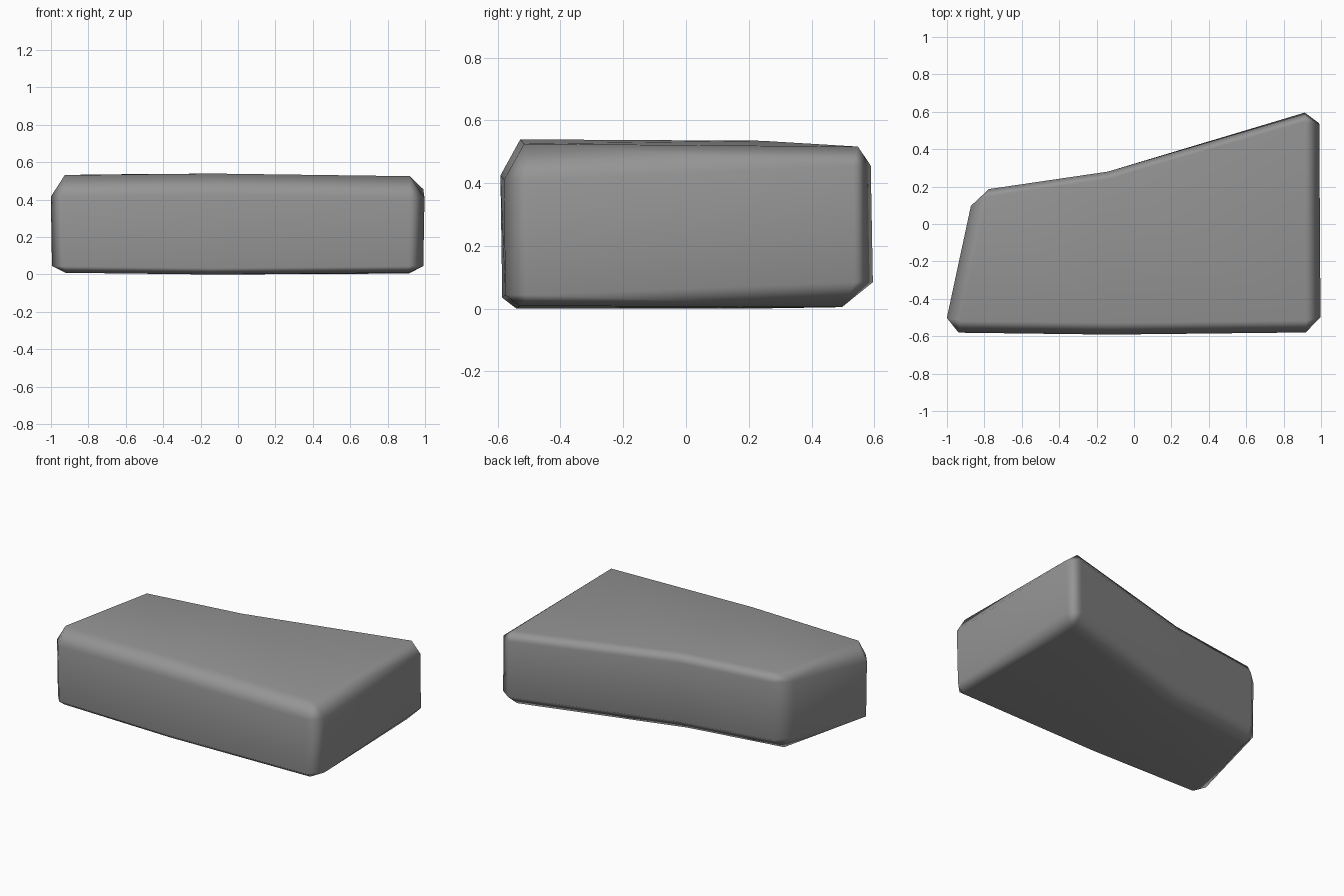
import bpy
import bmesh
from mathutils import Vector

default_cube = bpy.data.objects.get("Cube")
if default_cube:
    bpy.data.objects.remove(default_cube, do_unlink=True)

# One plain grey for the whole block
grey = bpy.data.materials.new("stone_grey")
grey.use_nodes = True
colour = (0.3, 0.3, 0.3, 1.0)
grey.diffuse_color = colour
grey.node_tree.nodes["Principled BSDF"].inputs["Base Color"].default_value = colour

# Long edges of the uncut block: corners at right end, middle and left end
front_bottom = [(-1.01, -0.58, 0.01), (-0.13, -0.585, 0), (0.99, -0.575, 0.01)]
back_bottom = [(-0.855, 0.175, 0.01), (-0.14, 0.28, 0), (0.99, 0.62, 0.005)]
back_top = [(-0.855, 0.175, 0.535), (-0.14, 0.28, 0.535), (0.99, 0.61, 0.515)]
front_top = [(-1.02, -0.58, 0.53), (-0.13, -0.593, 0.54), (1.0, -0.58, 0.525)]
rails = [[Vector(p) for p in rail]
         for rail in (front_bottom, back_bottom, back_top, front_top)]

# Chamfer depth and height for each long edge, and the trim at the two ends
chamfers = [(0.045, 0.035), (0.1, 0.08), (0.04, 0.06), (0.065, 0.115)]
end_trim = 0.08
across = [1, 0, 3, 2]
upright = [3, 2, 1, 0]


def toward(point, target, distance):
    return (target - point).normalized() * distance


bm = bmesh.new()


def chamfered_ring(station):
    """Eight-sided section, two points per long edge."""
    points = []
    for rail in rails:
        corner = rail[station]
        trim = toward(corner, rail[1], end_trim) if station != 1 else Vector()
        points.append(corner + trim)
    ring = []
    for i, point in enumerate(points):
        depth, height = chamfers[i]
        wall = point + toward(point, points[upright[i]], height)
        flat = point + toward(point, points[across[i]], depth)
        pair = (flat, wall) if i % 2 else (wall, flat)
        ring += [bm.verts.new(p) for p in pair]
    return ring


def end_cap(station, ring):
    """Flat end joined to its section by chamfers and corner triangles."""
    corners = [rail[station] for rail in rails]
    cap = []
    for i, corner in enumerate(corners):
        inset = toward(corner, corners[across[i]], end_trim)
        rise = toward(corner, corners[upright[i]], chamfers[i][1])
        cap.append(bm.verts.new(corner + inset + rise))
    bm.faces.new(cap)
    for i in range(4):
        j = (i + 1) % 4
        bm.faces.new((cap[i], ring[2 * i], ring[2 * i + 1]))
        bm.faces.new((cap[i], ring[2 * i + 1], ring[2 * j], cap[j]))


rings = [chamfered_ring(s) for s in range(3)]
for first, second in zip(rings, rings[1:]):
    for i in range(8):
        j = (i + 1) % 8
        bm.faces.new((first[i], first[j], second[j], second[i]))
end_cap(0, rings[0])
end_cap(2, rings[2])
bmesh.ops.recalc_face_normals(bm, faces=bm.faces)
for face in bm.faces:
    face.smooth = True

mesh = bpy.data.meshes.new("stone_block")
bm.to_mesh(mesh)
bm.free()
mesh.materials.append(grey)
block = bpy.data.objects.new("stone_block", mesh)
bpy.context.collection.objects.link(block)

# Soft chamfers between flat-looking faces
soften = block.modifiers.new("soft_edges", "WEIGHTED_NORMAL")
soften.weight = 50
